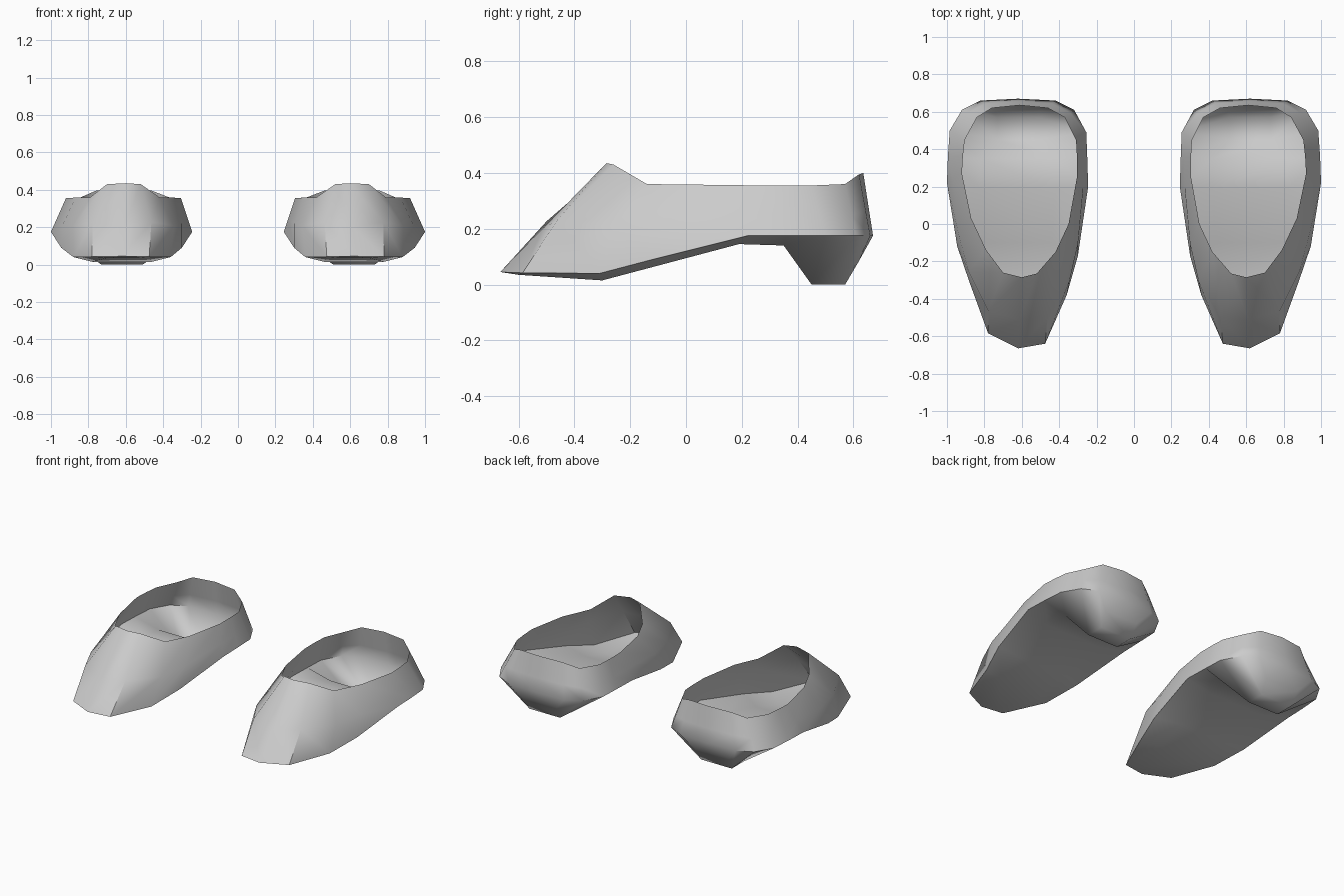
import bpy, bmesh, math
from mathutils import Vector

if "Cube" in bpy.data.objects:
    bpy.data.objects.remove(bpy.data.objects["Cube"])

# Stations from heel to toe:
# (outer edge xy, inner edge xy, edge z), (outer rim xy, inner rim xy, rim z),
# (sole y, sole z, sole half width), upper bulge
STATIONS = [
    ((.82, .66, .42, .66, .175), (.76, .62, .46, .62, .395), (.62, .085, .12), 0),
    ((.92, .61, .32, .61, .175), (.84, .57, .37, .57, .36), (.57, 0, .11), 0),
    ((.985, .50, .255, .49, .175), (.905, .45, .31, .45, .355), (.45, 0, .11), 0),
    ((.995, .36, .25, .36, .175), (.915, .36, .305, .36, .355), (.35, .14, .20), 0),
    ((1.0, .22, .245, .20, .175), (.92, .27, .305, .25, .355), (.19, .145, .20), 0),
    ((.945, -.12, .30, -.17, .09), (.87, .03, .35, 0, .358), (-.10, .068, .18), .02),
    ((.88, -.31, .36, -.38, .04), (.79, -.14, .42, -.15, .36), (-.30, .015, .16), .04),
    ((.78, -.585, .475, -.64, .042), (.70, -.26, .52, -.265, .43), (-.60, .035, .08), .03),
]
BACK = (Vector((.62, .67, .175)), Vector((.61, .635, .40)))
TOE = (Vector((.62, -.665, .045)), Vector((.60, -.285, .435)))


def make_shoe(name, side):
    bm = bmesh.new()

    def vert(p):
        return bm.verts.new((p[0] * side, p[1], p[2]))

    # Column of the upper: edge, bulged middle, rim
    def column(edge, rim, bulge, direction):
        mid = edge.lerp(rim, .4) + Vector((direction * bulge, -bulge * .3, bulge))
        return [vert(edge), vert(mid), vert(rim)]

    outer, inner, sole = [], [], []
    for e, r, s, b in STATIONS:
        outer.append(column(Vector((e[0], e[1], e[4])), Vector((r[0], r[1], r[4])), b, 1))
        inner.append(column(Vector((e[2], e[3], e[4])), Vector((r[2], r[3], r[4])), b, -1))
        sole.append([vert((.62 + k * s[2], s[0], s[1])) for k in (1, -1)])
    back = column(*BACK, 0, 0)
    toe = column(*TOE, 0, 0)

    # Upper wall, all the way round
    loop = [back] + outer + [toe] + inner[::-1]
    for a, b in zip(loop, loop[1:] + loop[:1]):
        for k in range(2):
            bm.faces.new((a[k], b[k], b[k + 1], a[k + 1]))

    # Sole and hollow heel, closed at both ends
    rows = [[o[0], *s, i[0]] for o, s, i in zip(outer, sole, inner)]
    for a, b in zip(rows, rows[1:]):
        for k in range(3):
            bm.faces.new((a[k], a[k + 1], b[k + 1], b[k]))
    for tip, row in ((back[0], rows[0]), (toe[0], rows[-1])):
        for k in range(3):
            bm.faces.new((tip, row[k], row[k + 1]))

    bmesh.ops.recalc_face_normals(bm, faces=bm.faces[:])
    # Keep the surface facing outward
    bm.faces.ensure_lookup_table()
    if bm.faces[0].normal.y < 0:
        bmesh.ops.reverse_faces(bm, faces=bm.faces[:])
    mesh = bpy.data.meshes.new(name)
    bm.to_mesh(mesh)
    bm.free()
    obj = bpy.data.objects.new(name, mesh)
    bpy.context.collection.objects.link(obj)
    bpy.ops.object.select_all(action='DESELECT')
    obj.select_set(True)
    bpy.context.view_layer.objects.active = obj
    bpy.ops.object.shade_smooth_by_angle(angle=math.radians(50))


make_shoe("right_shoe", 1)
make_shoe("left_shoe", -1)
